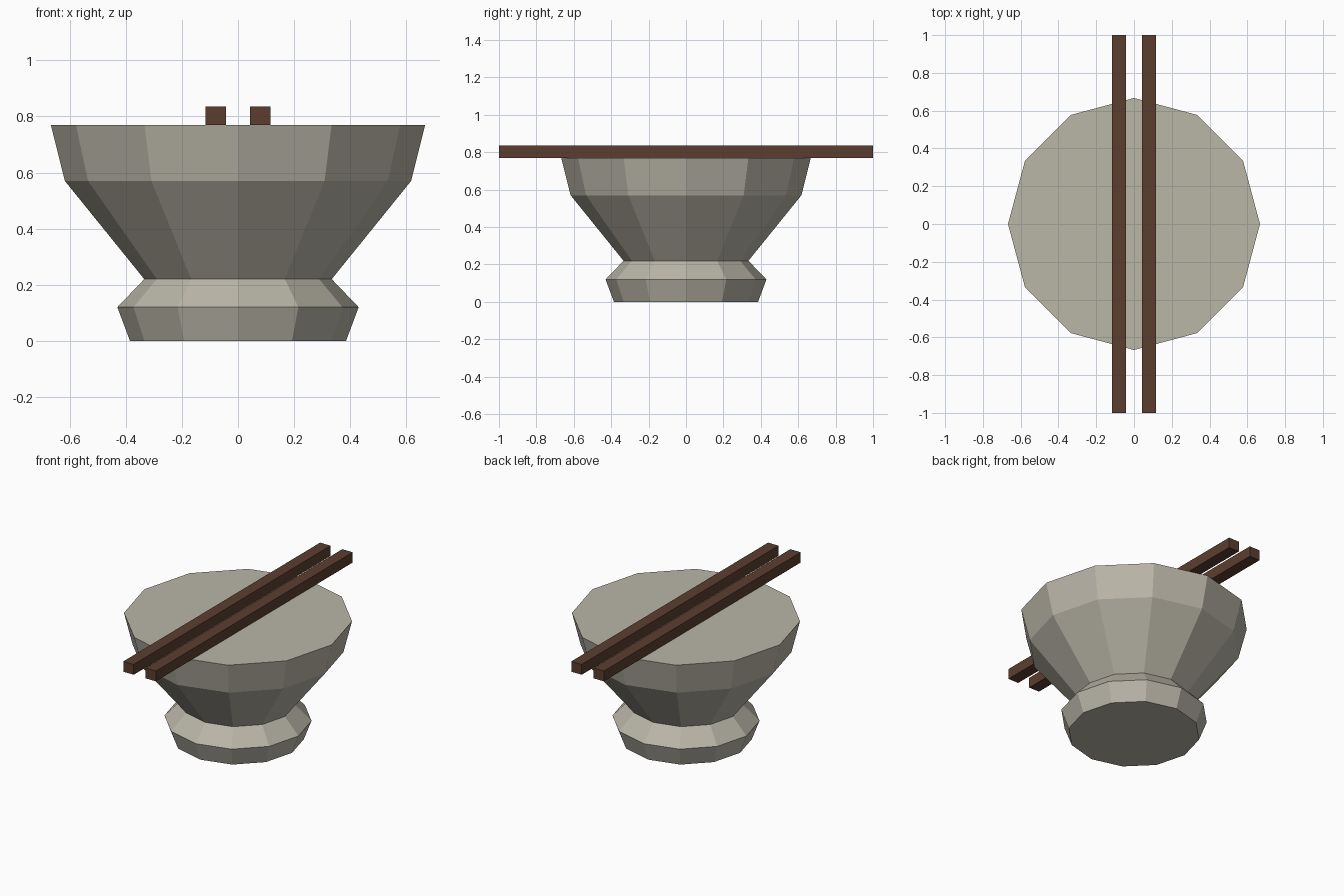
import bpy, bmesh, math

if "Cube" in bpy.data.objects:
    bpy.data.objects.remove(bpy.data.objects["Cube"])


def material(name, rgb):
    m = bpy.data.materials.new(name)
    m.diffuse_color = (*rgb, 1)
    m.use_nodes = True
    m.node_tree.nodes["Principled BSDF"].inputs["Base Color"].default_value = m.diffuse_color
    return m


def add_object(name, bm, mat):
    bmesh.ops.recalc_face_normals(bm, faces=bm.faces)
    mesh = bpy.data.meshes.new(name)
    bm.to_mesh(mesh)
    bm.free()
    mesh.materials.append(mat)
    obj = bpy.data.objects.new(name, mesh)
    bpy.context.collection.objects.link(obj)
    return obj


def lathe(name, profile, sides, mat):
    """Closed flat-faced turned solid from (radius, height) pairs."""
    bm = bmesh.new()
    rings = [[bm.verts.new((r * math.cos(2 * math.pi * i / sides),
                            r * math.sin(2 * math.pi * i / sides), z))
              for i in range(sides)] for r, z in profile]
    for low, high in zip(rings, rings[1:]):
        for i in range(sides):
            j = (i + 1) % sides
            bm.faces.new((low[i], low[j], high[j], high[i]))
    bm.faces.new(rings[0])
    bm.faces.new(rings[-1])
    return add_object(name, bm, mat)


def box(name, center, size, mat):
    bm = bmesh.new()
    bmesh.ops.create_cube(bm, size=1)
    bmesh.ops.scale(bm, vec=size, verts=bm.verts)
    obj = add_object(name, bm, mat)
    obj.location = center
    return obj


stone = material("warm_grey_ceramic", (0.49, 0.465, 0.39))
wood = material("dark_brown_wood", (0.105, 0.048, 0.028))

# Bowl with its flared foot, closed flat on top
lathe("bowl", [(0.385, 0), (0.43, 0.12), (0.334, 0.22),
               (0.617, 0.57), (0.667, 0.77)], 12, stone)

# Pair of chopsticks resting across the rim
for side, x in (("left", -0.079), ("right", 0.079)):
    box(side + "_chopstick", (x, 0, 0.8025), (0.074, 2.0, 0.066), wood)
